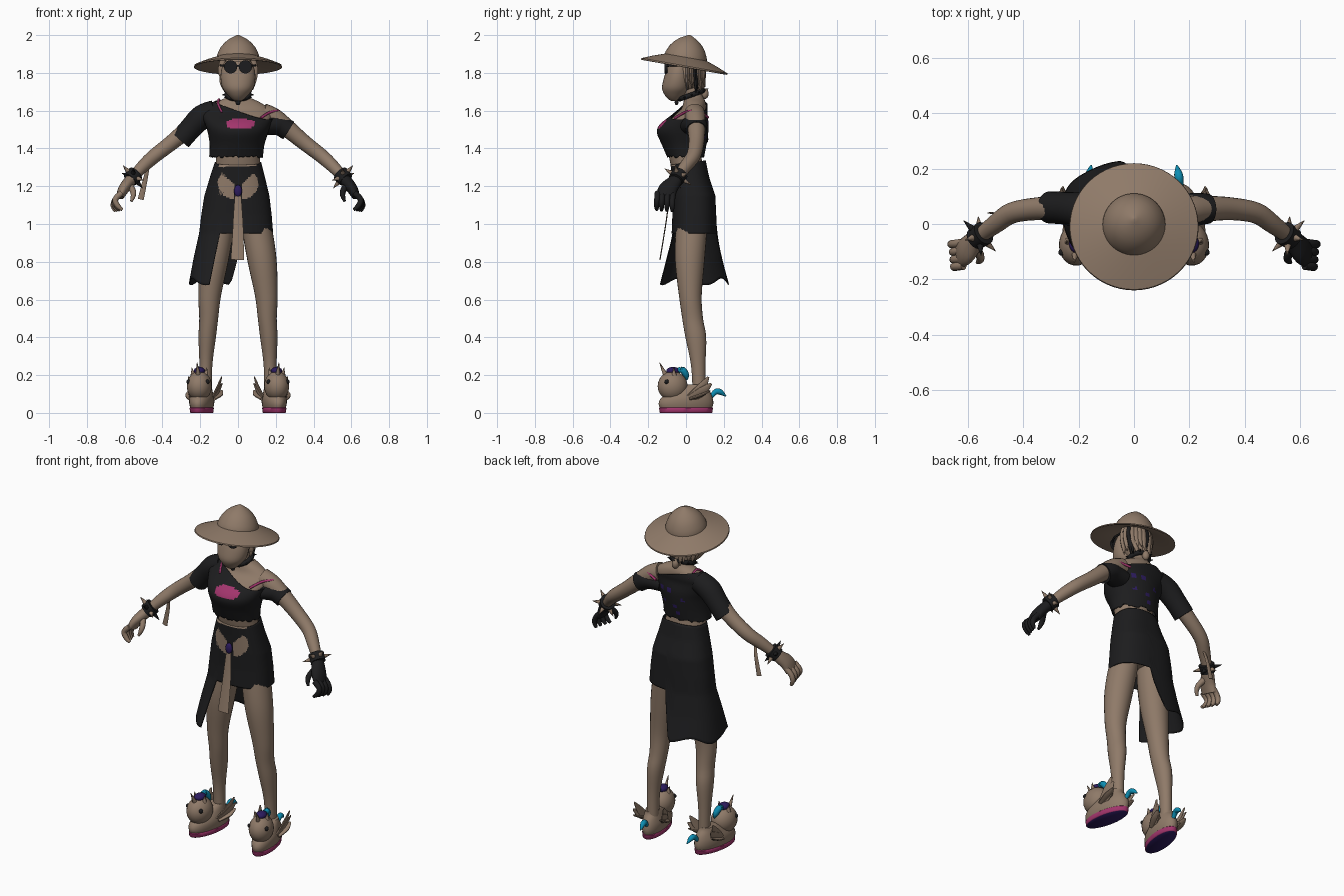
import bpy, bmesh, math, random
from mathutils import Vector, Matrix

if "Cube" in bpy.data.objects:
    bpy.data.objects.remove(bpy.data.objects["Cube"])
random.seed(4)

def material(name, rgb):
    m = bpy.data.materials.new(name)
    m.diffuse_color = (*rgb, 1)
    m.use_nodes = True
    m.node_tree.nodes["Principled BSDF"].inputs["Base Color"].default_value = m.diffuse_color
    return m

TAN = material("tan", (0.275, 0.195, 0.14))
BLACK = material("black", (0.012, 0.012, 0.013))
PINK = material("pink", (0.36, 0.035, 0.15))
PURPLE = material("purple", (0.025, 0.011, 0.11))
CYAN = material("cyan", (0.004, 0.27, 0.45))

def make(name, bm, mats, rule=None, angle=40):
    """Turn a bmesh into an object; rule(centre, normal) picks the colour slot."""
    bm.normal_update()
    bmesh.ops.recalc_face_normals(bm, faces=bm.faces)
    if rule:
        for f in bm.faces:
            f.material_index = rule(f.calc_center_median(), f.normal)
    me = bpy.data.meshes.new(name)
    bm.to_mesh(me)
    bm.free()
    for m in mats if isinstance(mats, list) else [mats]:
        me.materials.append(m)
    me.polygons.foreach_set("use_smooth", [True] * len(me.polygons))
    me.set_sharp_from_angle(angle=math.radians(angle))
    ob = bpy.data.objects.new(name, me)
    bpy.context.collection.objects.link(ob)
    return ob

def dense(p, k):
    """Catmull-Rom refinement of a list of tuples."""
    out = []
    for i in range(len(p) - 1):
        a, b, c, d = p[max(i - 1, 0)], p[i], p[i + 1], p[min(i + 2, len(p) - 1)]
        for j in range(k):
            t = j / k
            out.append(tuple(0.5 * (2 * q + (r - o) * t + (2 * o - 5 * q + 4 * r - s) * t * t
                       + (3 * q - o - 3 * r + s) * t ** 3) for o, q, r, s in zip(a, b, c, d)))
    return out + [p[-1]]

def loft_bm(rings, n=20, k=4, flat=False, caps=True):
    """Skin elliptical rings (x, y, z, r1, r2) along a path; flat keeps them level."""
    rings = [r if len(r) == 5 else (*r, r[3]) for r in rings]
    if k > 1:
        rings = dense(rings, k)
    P = [Vector(r[:3]) for r in rings]
    whole = (P[-1] - P[0]).normalized()
    ref = Vector((0, 1, 0)) if abs(whole.y) < 0.8 else Vector((1, 0, 0))
    bm, loops = bmesh.new(), []
    for i, r in enumerate(rings):
        a, b = Vector((1, 0, 0)), Vector((0, 1, 0))
        if not flat:
            t = (P[min(i + 1, len(P) - 1)] - P[max(i - 1, 0)]).normalized()
            a = ref.cross(t).normalized()
            b = t.cross(a)
        loops.append([bm.verts.new(P[i] + a * r[3] * math.cos(u) + b * r[4] * math.sin(u))
                      for u in (2 * math.pi * j / n for j in range(n))])
    for A, B in zip(loops, loops[1:]):
        for j in range(n):
            bm.faces.new((A[j], A[(j + 1) % n], B[(j + 1) % n], B[j]))
    if caps:
        bm.faces.new(loops[0][::-1])
        bm.faces.new(loops[-1])
    return bm

def loft(name, rings, mats, n=20, k=4, flat=False, rule=None, angle=50):
    return make(name, loft_bm(rings, n, k, flat), mats, rule, angle)

def ball(name, loc, size, mat):
    bm = bmesh.new()
    bmesh.ops.create_uvsphere(bm, u_segments=24, v_segments=14, radius=1,
                              matrix=Matrix.Translation(loc) @ Matrix.Diagonal((*size, 1)))
    return make(name, bm, mat)

def spike(name, a, b, r, mat, n=8):
    return loft(name, [(*a, r), (*b, 0.001)], mat, n, 1)

def mirrored(ob, name, mat=None):
    me = ob.data.copy()
    me.transform(Matrix.Scale(-1, 4, (1, 0, 0)))
    me.flip_normals()
    if mat:
        me.materials[0] = mat
    new = bpy.data.objects.new(name, me)
    bpy.context.collection.objects.link(new)

# Body
loft("body", [(0, .03, 1.02, .14, .08), (0, .03, 1.2, .14, .085), (0, .0, 1.33, .117, .085),
              (0, -.01, 1.42, .125, .09), (0, -.01, 1.5, .145, .11), (0, .02, 1.57, .18, .085),
              (0, .04, 1.61, .165, .066), (0, .045, 1.645, .115, .058), (0, .04, 1.675, .055, .05),
              (0, .03, 1.71, .047, .047), (0, .01, 1.76, .047, .047)], TAN, 32, flat=True)
leg = loft("right_leg", [(.085, .035, 1.08, .07, .08), (.105, .027, .95, .08, .083), (.128, .02, .8, .077, .078),
           (.15, .023, .62, .06, .06), (.155, .035, .5, .05, .055), (.163, .052, .4, .046, .055),
           (.17, .065, .25, .034, .038), (.17, .07, .08, .032, .034)], TAN, 24, flat=True)
mirrored(leg, "left_leg")
arm = loft("right_arm", [(.13, .045, 1.585, .055), (.19, .05, 1.56, .053), (.26, .055, 1.507, .047),
           (.35, .055, 1.432, .041), (.44, .04, 1.362, .038), (.5, .0, 1.308, .034), (.565, -.05, 1.24, .025)], TAN)
mirrored(arm, "left_arm")

# Hands: gloved right, bare left
hand = [loft("right_palm", [(.542, -.03, 1.265, .029), (.575, -.06, 1.225, .031, .038),
                            (.605, -.095, 1.185, .029, .05), (.625, -.108, 1.145, .021, .05)], BLACK)]
for i, y in enumerate((-.068, -.096, -.124, -.15)):
    hand.append(loft(f"right_finger_{i + 1}", [(.615, y, 1.165, .016), (.65, y - .004, 1.13, .015),
                (.66 - .008 * i, y - .005, 1.095, .014), (.648 - .012 * i, y - .005, 1.066 + .003 * i, .008)], BLACK, 10, 3))
hand.append(loft("right_thumb", [(.58, -.075, 1.21, .02), (.556, -.113, 1.175, .016),
                                 (.555, -.13, 1.148, .013), (.565, -.138, 1.12, .007)], BLACK, 10, 3))
for o in hand:
    mirrored(o, o.name.replace("right", "left"), TAN)

# Spiked wrist cuffs
w, d = Vector((.557, -.043, 1.25)), Vector((.6, -.42, -.62)).normalized()
cuff = loft("right_cuff", [(*(w - d * .026), .034), (*(w - d * .024), .044), (*(w + d * .024), .041), (*(w + d * .026), .03)], BLACK, 20, 1)
mirrored(cuff, "left_cuff")
u = d.cross(Vector((0, 0, 1))).normalized()
for i in range(6):
    o = Matrix.Rotation(i * math.pi / 3 + .3, 3, d) @ u
    s = spike(f"right_cuff_spike_{i + 1}", w + o * .036, w + o * .082, .014, TAN)
    mirrored(s, f"left_cuff_spike_{i + 1}", BLACK if i % 2 else TAN)
loft("arm_ribbon", [(-.475, .02, 1.31, .008, .003), (-.49, .035, 1.24, .012, .003), (-.515, .04, 1.13, .016, .003)], TAN, 8)

# Off-shoulder shirt: slanted neckline, pink print in front, purple flecks behind
bm = loft_bm([(-.01, -.002, 1.355, .142, .098), (-.005, -.01, 1.42, .145, .118), (0, -.018, 1.485, .16, .136),
              (0, -.008, 1.53, .175, .128), (0, .02, 1.58, .192, .093), (0, .04, 1.615, .178, .075),
              (0, .046, 1.65, .125, .066), (0, .045, 1.68, .07, .06)], 72, 7, True, caps=False)
cut = dict(plane_co=(0, 0, 1.608), plane_no=Vector((.28, -.2, 1)).normalized(), clear_outer=True)
bmesh.ops.bisect_plane(bm, geom=bm.verts[:] + bm.edges[:] + bm.faces[:], **cut)
for v in bm.verts:      # torn lower edge
    if v.co.z < 1.36:
        v.co.z += random.uniform(-.006, .01)
flecks = [(.07, 1.46), (.0, 1.44), (.03, 1.53), (-.05, 1.49), (.09, 1.53), (-.02, 1.4)]
def shirt_rule(c, n):
    if c.y < -.05 and ((c.x - .013) / .075) ** 2 + ((c.z - 1.53) / .03) ** 2 < 1 and c.z > 1.508:
        return 1
    return 2 if c.y > .05 and any(abs(c.x - x) < .011 and abs(c.z - z) < .012 for x, z in flecks) else 0
make("shirt", bm, [BLACK, PINK, PURPLE], shirt_rule).modifiers.new("cloth", "SOLIDIFY").thickness = .005
loft("left_sleeve", [(-.12, .045, 1.597, .06), (-.19, .05, 1.567, .064), (-.25, .057, 1.507, .059), (-.305, .06, 1.445, .058)], BLACK, 24)
loft("right_sleeve", [(.13, .03, 1.52, .05, .07), (.19, .045, 1.525, .053, .063), (.225, .053, 1.52, .054, .06),
                      (.268, .055, 1.495, .055, .054)], BLACK, 24)

# Pink straps
loft("right_strap", [(.12, -.06, 1.56, .007), (.165, -.008, 1.59, .007), (.21, .03, 1.598, .007),
                     (.205, .08, 1.59, .007), (.12, .115, 1.565, .007)], PINK, 8)
loft("left_strap", [(-.085, -.05, 1.59, .006), (-.105, .0, 1.635, .006), (-.1, .045, 1.66, .006), (-.09, .1, 1.62, .006)], PINK, 8)

# Skirt: short on the right, long panel from back centre round to front left; rows of (z, x, y, rx, ry)
shape = [(1.33, 0, .012, .122, .094), (1.25, -.003, .022, .145, .1), (1.15, -.006, .04, .172, .115), (1.05, -.008, .044, .186, .116),
         (.95, -.01, .044, .196, .12), (.82, -.01, .037, .225, .152), (.66, -.01, .034, .255, .2)]
def girth(z):
    for a, b in zip(shape, shape[1:]):
        if z >= b[0]:
            t = (z - a[0]) / (b[0] - a[0])
            return [p + (q - p) * t for p, q in zip(a, b)][1:]
    return shape[-1][1:]
def hem(deg):
    s = min(1, max(0, min((deg - 84) / 10, (248 - deg) / 8)))
    return .95 - s * (.255 + .018 * math.sin(math.radians(deg * 5)))
def bulge(v):           # slightly squared cross-section
    return math.copysign(abs(v) ** .82, v)
bm, N, R = bmesh.new(), 120, 44
grid = []
for i in range(N):
    a = 2 * math.pi * i / N
    col = []
    for j in range(R + 1):
        top = 1.325 + .012 * math.sin(a)
        z = top + (hem(math.degrees(a)) - top) * j / R
        cx, cy, rx, ry = girth(z)
        col.append(bm.verts.new((cx + rx * bulge(math.cos(a)), cy + ry * bulge(math.sin(a)), z)))
    grid.append(col)
for i in range(N):
    for j in range(R):
        A, B = grid[i], grid[(i + 1) % N]
        bm.faces.new((A[j], B[j], B[j + 1], A[j + 1]))
def skirt_rule(c, n):
    """Tan heart-shaped opening below a black triangle at the front."""
    inside = (c.x / .108) ** 2 + ((c.z - 1.215) / .088) ** 2 < 1
    brief = abs(c.x) < .018 + max(0, c.z - 1.205) * 1.0
    return 1 if c.y < 0 and ((inside and not brief) or (c.z > 1.305 and abs(c.x) < .1)) else 0
make("skirt", bm, [BLACK, TAN], skirt_rule).modifiers.new("cloth", "SOLIDIFY").thickness = .005
loft("front_sash", [(0, -.088, 1.16, .016, .003), (0, -.1, 1.05, .024, .003), (0, -.115, .95, .029, .003),
                    (-.003, -.138, .81, .035, .003)], TAN, 8)
ball("belt_gem", (0, -.086, 1.175), (.021, .014, .032), PURPLE)

# Head, pointed face mask, collar
ball("head", (0, .005, 1.80), (.084, .092, .105), TAN)
loft("face_mask", [(0, -.035, 1.86, .07, .05), (0, -.04, 1.82, .087, .062), (0, -.046, 1.77, .092, .072), (0, -.054, 1.72, .082, .073),
                   (0, -.06, 1.685, .056, .054), (0, -.062, 1.66, .03, .03), (0, -.062, 1.65, .012, .012)], TAN, 28, flat=True)
tilt = Matrix.Translation((0, .03, 1.684)) @ Matrix.Rotation(math.radians(20), 4, 'X')
ring = [tilt @ Vector((.06 * math.cos(t), .066 * math.sin(t), 0)) for t in (math.pi * i / 12 for i in range(25))]
for k, half in (("left", ring[6:19]), ("right", ring[18:] + ring[1:7])):
    loft(f"{k}_collar", [(*p, .013) for p in half], BLACK, 10, 1)
for i in range(0, 24, 2):
    spike(f"collar_spike_{i}", ring[i], ring[i] + (ring[i] - tilt.translation) * .42, .009, BLACK)
ball("collar_pendant", (0, -.05, 1.645), (.014, .01, .016), BLACK)

# Round sunglasses
lens = loft("right_lens", [(.039, -.098, 1.832, .035), (.039, -.115, 1.832, .035)], BLACK, 24, 1)
mirrored(lens, "left_lens")
temple = loft("right_temple", [(.07, -.1, 1.838, .006), (.092, -.05, 1.84, .006), (.088, .03, 1.84, .006)], BLACK, 8)
mirrored(temple, "left_temple")
loft("glasses_bridge", [(-.012, -.108, 1.838, .005), (.012, -.108, 1.838, .005)], BLACK, 8, 1)

# Ragged hair locks round the back, some black
for row, (r, base, count) in enumerate(((.082, 1.85, 14), (.074, 1.80, 11))):
    for i in range(count):
        t = math.radians(5 + 170 * i / (count - 1))
        x, y, z = math.cos(t), math.sin(t), random.uniform(1.70, 1.76) - .02 * math.sin(t)
        b = i % 5 == 2
        loft(f"hair_lock_{row}_{i}", [(x * r * .9, y * r, base + .03, .017, .01), (x * r * 1.06, y * (r + .012), base - .03, .02, .011),
             (x * r, y * (r + .014), (base + z) / 2 - .02, .01 if b else .016, .009), (x * r * .95, y * (r + .02), z, .002, .002)],
             BLACK if b else TAN, 8, 3)
ball("nape_curl", (0, .1, 1.69), (.02, .02, .028), TAN)

# Wide-brimmed hat
prof = [(.01, .04), (.1, .03), (.226, -.014), (.233, -.012), (.231, -.005), (.17, .02), (.113, .04), (.111, .052), (.105, .066),
        (.094, .09), (.074, .115), (.052, .134), (.032, .146), (.015, .155), (.002, .161)]
hat = loft("hat", [(0, 0, z, r) for r, z in prof], TAN, 56, 1, True)
hat.data.transform(Matrix.Translation((0, -.008, 1.843)) @ Matrix.Rotation(math.radians(-10), 4, 'X'))

# Winged plush slippers, built on the right and mirrored
parts = [loft("right_slipper_sole", [(0, 0, 0, .054, .138), (0, 0, .004, .058, .142), (0, 0, .026, .06, .145), (0, 0, .03, .056, .14)],
              [PINK, PURPLE], 32, 1, True, lambda c, n: int(n.z < -.8)),
         loft("right_slipper_body", [(0, 0, .024, .056, .14), (0, 0, .05, .062, .147), (0, .005, .08, .062, .138),
              (0, .02, .11, .053, .11), (0, .04, .135, .045, .07), (0, .055, .15, .038, .05)], TAN, 28, 3, True),
         ball("right_slipper_head", (0, -.072, .142), (.066, .08, .078), TAN),
         spike("right_slipper_horn", (0, -.112, .205), (0, -.143, .268), .013, TAN),
         ball("right_slipper_forelock", (0, -.07, .222), (.03, .036, .021), PURPLE),
         loft("right_slipper_mane", [(.008, -.045, .226, .014), (.01, -.02, .226, .018), (.006, .0, .2, .016), (0, .004, .175, .005)], CYAN, 12),
         loft("right_slipper_tail", [(0, .135, .085, .011), (0, .16, .112, .015), (0, .185, .11, .015), (0, .215, .088, .003)], CYAN, 12)]
for s in (-1, 1):
    parts.append(ball(f"right_slipper_eye_{s}", (s * .05, -.113, .165), (.012, .012, .013), BLACK))
    parts.append(spike(f"right_slipper_ear_{s}", (s * .034, -.07, .2), (s * .04, -.072, .24), .014, TAN))
    for i, (y, z) in enumerate(((.105, .19), (.12, .155), (.115, .118))):
        parts.append(loft(f"right_slipper_wing_{s}_{i}", [(s * .055, .01, .075, .009, .024),
                     (s * .075, (y + .01) / 2 + .01, (z + .075) / 2, .008, .027), (s * .088, y, z, .003, .006)], TAN, 10))
turn = Matrix.Translation((.192, 0, 0)) @ Matrix.Rotation(math.radians(10), 4, 'Z')
for o in parts:
    o.data.transform(turn)
    mirrored(o, o.name.replace("right", "left"))
